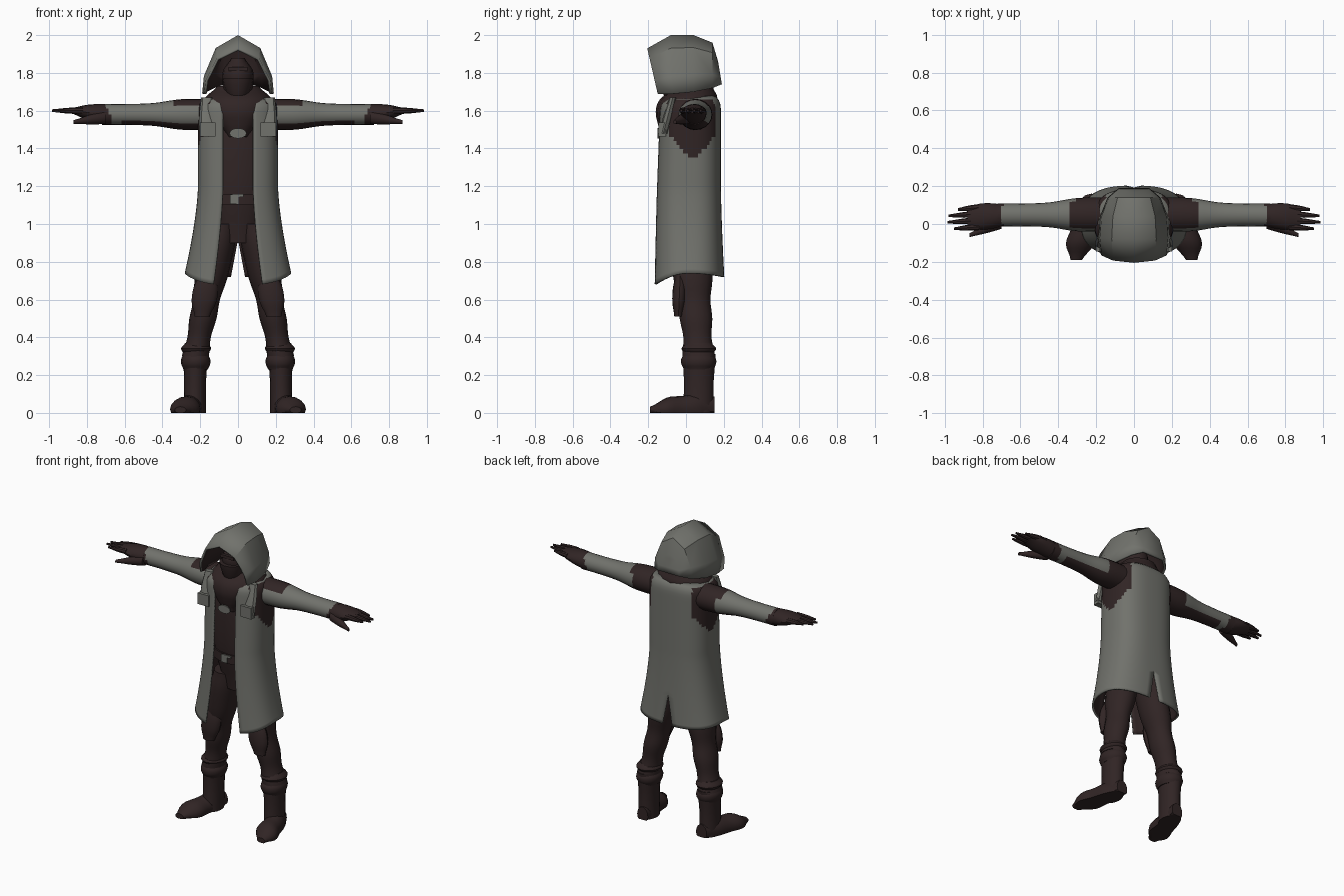
import bpy, bmesh
from math import sin, cos, pi, asin
from mathutils import Vector

cube = bpy.data.objects.get("Cube")
if cube:
    bpy.data.objects.remove(cube, do_unlink=True)


def material(name, rgb):
    mat = bpy.data.materials.new(name)
    mat.use_nodes = True
    colour = (*rgb, 1)
    mat.diffuse_color = colour
    shader = next(node for node in mat.node_tree.nodes if node.type == 'BSDF_PRINCIPLED')
    shader.inputs["Base Color"].default_value = colour
    return mat


GREY = material("coat grey", (0.165, 0.168, 0.15))
DARK = material("dark brown", (0.03, 0.018, 0.018))
parts = []


def add_mesh(name, verts, faces, mats=(DARK,), rule=None, shell=0):
    """Make an object; rule(centre, normal) picks each face's material.
    A shell is a half surface that gets mirrored and thickened inwards."""
    mesh = bpy.data.meshes.new(name)
    mesh.from_pydata(verts, [], faces)
    bm = bmesh.new()
    bm.from_mesh(mesh)
    if not shell:
        bmesh.ops.recalc_face_normals(bm, faces=bm.faces)
    bm.normal_update()
    if rule:
        for face in bm.faces:
            face.material_index = rule(face.calc_center_median(), face.normal)
    bm.to_mesh(mesh)
    bm.free()
    for mat in mats:
        mesh.materials.append(mat)
    obj = bpy.data.objects.new(name, mesh)
    bpy.context.collection.objects.link(obj)
    if shell:
        mirror = obj.modifiers.new("mirror", 'MIRROR')
        mirror.merge_threshold = 0.002
        solid = obj.modifiers.new("thickness", 'SOLIDIFY')
        solid.thickness = shell
        solid.offset = -1
        solid.material_offset = 1
    parts.append(obj)


def grid_faces(rows, cols, closed=False):
    faces = []
    for r in range(rows - 1):
        for c in range(cols if closed else cols - 1):
            here, after = r * cols + c, r * cols + (c + 1) % cols
            faces.append((here, after, after + cols, here + cols))
    return faces


def smooth_value(values, t):
    """Smooth curve through evenly spaced values, t from 0 to 1."""
    last = len(values) - 1
    i = min(int(t * last), last - 1)
    t = t * last - i
    a, b, c, d = (values[min(max(k, 0), last)] for k in range(i - 1, i + 3))
    bend = (c - a) + t * (2 * a - 5 * b + 4 * c - d + t * (3 * (b - c) + d - a))
    return b + t * bend / 2


def tube(name, axis, start, end, widths, ratio=1, end_ratio=None, side=1,
         mats=(DARK,), rule=None, sides=16, detail=4):
    """Oval tube whose rings lie square to an axis; ratio is second radius over first."""
    start, end = Vector(start), Vector(end)
    end_ratio = ratio if end_ratio is None else end_ratio
    along = "xyz".index(axis)
    u, v = [i for i in range(3) if i != along]
    count = detail * (len(widths) - 1) + 1
    verts = []
    for r in range(count):
        t = r / (count - 1)
        width = smooth_value(widths, t)
        for k in range(sides):
            angle = 2 * pi * k / sides
            p = start.lerp(end, t)
            p[u] += width * cos(angle)
            p[v] += width * sin(angle) * (ratio + (end_ratio - ratio) * t)
            verts.append((p.x * side, p.y, max(p.z, 0)))
    faces = grid_faces(count, sides, True)
    faces += [range(sides), range(len(verts) - sides, len(verts))]
    add_mesh(name, verts, [tuple(f) for f in faces], mats, rule)


def box(name, centre, size, mat):
    bm = bmesh.new()
    bmesh.ops.create_cube(bm, size=1)
    verts = [[c + s * v for c, s, v in zip(centre, size, vert.co)] for vert in bm.verts]
    faces = [[v.index for v in f.verts] for f in bm.faces]
    bm.free()
    add_mesh(name, verts, faces, (mat,))


# Torso, belt and buckle
tube("torso", "z", (0, 0.02, 1.67), (0, 0.01, 0.9), [0.15, 0.18, 0.17, 0.1], 0.7)
tube("belt", "z", (0, 0.01, 1.1), (0, 0.01, 1.16), [0.178, 0.178], 0.7)
box("buckle", (-0.02, -0.117, 1.13), (0.045, 0.009, 0.05), GREY)
box("buckle_bar", (0, -0.117, 1.15), (0.06, 0.009, 0.015), GREY)

# Long open coat: flares below the waist, rounds in at the shoulders
HEM, TOP, WAIST = 0.74, 1.68, 1.2
ROWS, COLS = 44, 30
BOXY = 0.75
verts = []
for r in range(ROWS):
    z = HEM + (TOP - HEM) * r / (ROWS - 1)
    low = (TOP - z) / (TOP - HEM)
    flare = max(0, (WAIST - z) / (WAIST - HEM)) ** 1.5
    shoulder = max(0, (z - 1.5) / (TOP - 1.5)) ** 8
    width = 0.212 + 0.07 * flare - 0.07 * shoulder
    front = -0.14 - 0.035 * low + 0.07 * shoulder
    back = 0.185 + 0.018 * flare - 0.035 * shoulder
    gap = 0.08 + 0.05 * flare + 0.04 * shoulder
    slit = max(0, 0.2 * (0.93 - z))
    first = asin((gap / width) ** (1 / BOXY))
    final = pi - asin((slit / width) ** (1 / BOXY))
    for c in range(COLS):
        a = first + (final - first) * c / (COLS - 1)
        depth = abs(cos(a)) ** BOXY * (1 if cos(a) < 0 else -1)
        drop = (0.065 if depth < 0 else 0.02) * depth ** 2 * max(0, 1 - (z - HEM) / 0.4)
        x = width * max(sin(a), 0) ** BOXY
        y = (front + back) / 2 + (back - front) / 2 * depth
        verts.append((x if x > 0.001 else 0, y, z - drop))


def armhole(p, n):
    reach = 0.125 * min(1, max(0, (p.z - 1.35) / 0.13)) ** 0.7
    return int(p.x > 0.15 and p.z < 1.66 and abs(p.y - 0.035) < reach)


add_mesh("coat", verts, grid_faces(ROWS, COLS), (GREY, DARK, DARK), armhole, 0.012)

# Hood: one arch profile scaled from the face opening to the back seam
PROFILE = [(0, 1), (0.62, 0.78), (0.95, 0.3), (1, 0)]
# top y, bottom y, half width, bottom z, top z
ARCHES = [(-0.205, -0.15, 0.18, 1.69, 1.93), (-0.08, -0.07, 0.19, 1.69, 2),
          (0.04, 0.04, 0.18, 1.7, 2), (0.14, 0.14, 0.14, 1.72, 1.96),
          (0.17, 0.19, 0.08, 1.74, 1.86), (0.17, 0.19, 0, 1.74, 1.86)]
verts = [(half * x, y_low + (y_top - y_low) * z, low + (high - low) * z)
         for y_top, y_low, half, low, high in ARCHES for x, z in PROFILE]
add_mesh("hood", verts, grid_faces(len(ARCHES), len(PROFILE)), (GREY, DARK), shell=0.014)

# Head, face mask, brow and cowl
tube("head", "z", (0, 0, 1.62), (0, -0.015, 1.88), [0.06, 0.075, 0.082, 0.078, 0.035], 1.3)
tube("face_mask", "z", (0, -0.06, 1.64), (0, -0.05, 1.77), [0.04, 0.065, 0.083], 1.1)
box("brow", (0, -0.11, 1.82), (0.1, 0.02, 0.02), DARK)
tube("cowl", "z", (0, 0.05, 1.73), (0, -0.09, 1.46), [0.11, 0.178, 0.165, 0.11, 0.05], 0.85)
tube("pendant", "y", (0, -0.15, 1.48), (0, -0.142, 1.48), [0.045, 0.045], 0.6, mats=(GREY,))


def sleeve_rule(p, n):
    x = abs(p.x)
    shoulder = x < 0.335 and n.z > 0.55 or x < 0.3 and n.y > 0.3
    underside = x < 0.62 and n.z < -0.65
    wrist = x > 0.68 + 0.4 * (p.z - 1.58)
    return int(shoulder or underside or wrist)


for side, label in ((1, "left_"), (-1, "right_")):
    # Coat front: lapel and pocket flap
    tube(label + "lapel", "z", (0.165, -0.07, 1.67), (0.165, -0.12, 1.48), [0.03, 0.04, 0.04], 0.6,
         side=side, mats=(GREY,), sides=8)
    box(label + "pocket_flap", (0.16 * side, -0.125, 1.5), (0.08, 0.04, 0.075), GREY)

    # Sleeve and hand
    tube(label + "sleeve", "x", (0.17, 0.05, 1.58), (0.72, 0.047, 1.58), [0.09, 0.087, 0.066, 0.06, 0.06],
         0.92, side=side, mats=(GREY, DARK), rule=sleeve_rule, sides=20, detail=8)
    tube(label + "palm", "x", (0.7, 0.045, 1.58), (0.88, 0.035, 1.6), [0.06, 0.068, 0.068, 0.05],
         0.9, 0.3, side=side)
    for k, tip in enumerate((0.95, 0.985, 0.98, 0.93)):
        y = -0.015 + 0.034 * k
        tube(f"{label}finger_{k + 1}", "x", (0.82, y, 1.6), (tip, y - 0.01, 1.6), [0.018, 0.015, 0.007],
             side=side, sides=8)
    tube(label + "thumb", "x", (0.7, 0.01, 1.565), (0.87, -0.06, 1.54), [0.035, 0.025, 0.01], side=side)

    # Trouser leg and knee pad
    tube(label + "leg", "z", (0.085, 0.015, 1), (0.226, 0.068, 0.3),
         [0.08, 0.09, 0.09, 0.085, 0.07, 0.072, 0.062, 0.072], 1.2, side=side)
    tube(label + "knee_pad", "z", (0.16, -0.03, 0.74), (0.19, -0.04, 0.51), [0.04, 0.065, 0.065, 0.04],
         0.55, side=side)

    # Boot with a fold, a strap and an out-turned foot
    tube(label + "boot_fold", "z", (0.22, 0.068, 0.37), (0.224, 0.068, 0.31), [0.06, 0.08, 0.06], 1.15, side=side)
    tube(label + "boot_shaft", "z", (0.225, 0.07, 0.31), (0.23, 0.065, 0), [0.065, 0.058, 0.06], 1.35, side=side)
    tube(label + "boot_strap", "z", (0.224, 0.067, 0.31), (0.224, 0.067, 0.23),
         [0.066, 0.077, 0.076, 0.065], 1.2, side=side)
    tube(label + "foot", "y", (0.22, 0.15, 0.03), (0.305, -0.19, 0.015), [0.04, 0.062, 0.067, 0.076, 0.03],
         1.4, 0.6, side=side)

# Smooth shading with sharp edges kept
bpy.ops.object.select_all(action='DESELECT')
for obj in parts:
    obj.select_set(True)
bpy.context.view_layer.objects.active = parts[0]
bpy.ops.object.shade_smooth_by_angle(angle=0.6)
